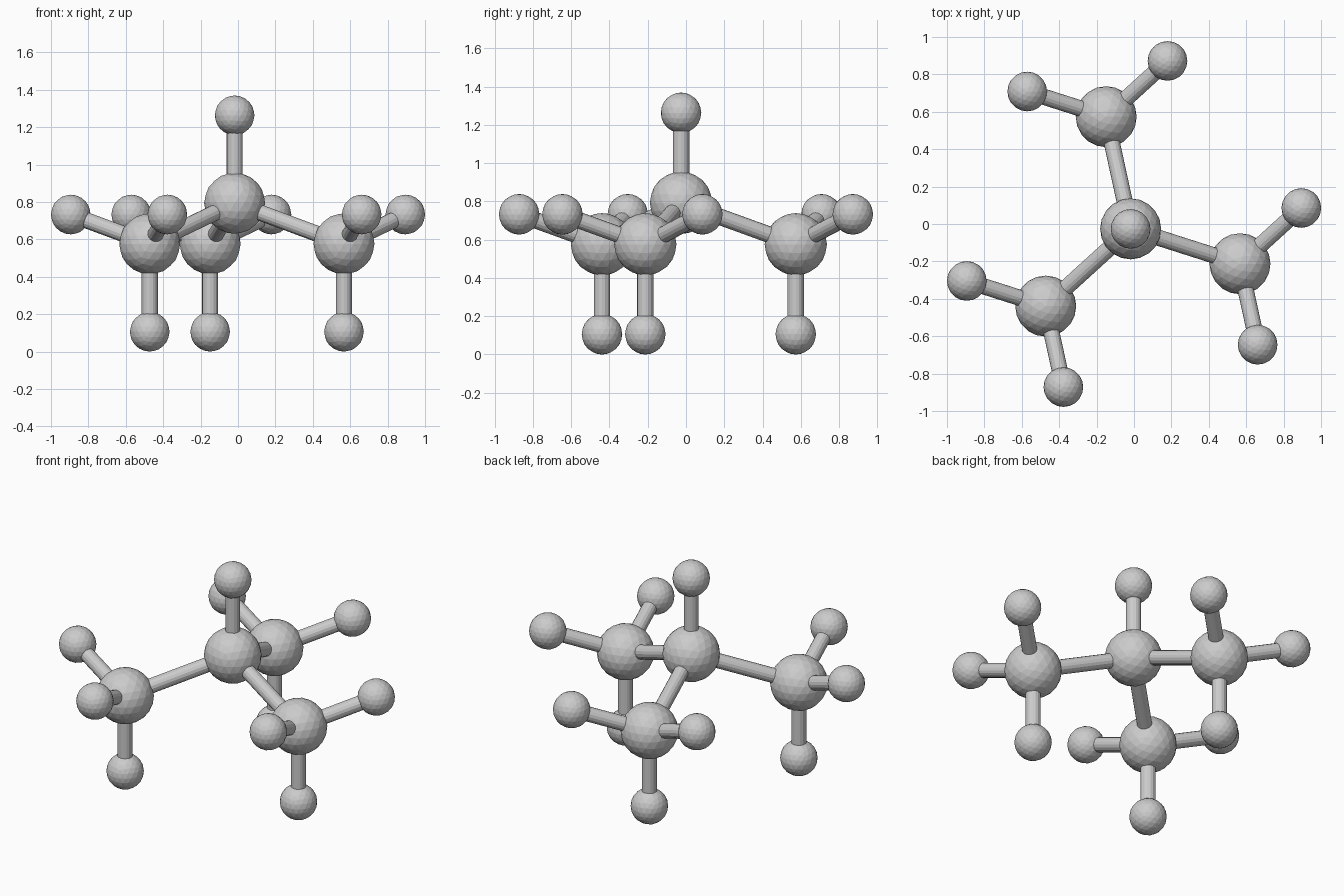
import bpy
from math import sin, cos, acos, radians
from mathutils import Vector

if "Cube" in bpy.data.objects:
    bpy.data.objects.remove(bpy.data.objects["Cube"])

R_CARBON, R_HYDROGEN, R_BOND = 0.163, 0.106, 0.043
CC, CH = 0.651, 0.47            # bond lengths
TILT = acos(-1 / 3)             # tetrahedral angle
TURN = 102.3                    # heading of the first arm
UP = Vector((0, 0, 1))


def slanted(heading, rise):
    """Unit tetrahedral direction; rise is +1 (upward) or -1 (downward)."""
    a = radians(heading)
    return Vector((sin(TILT) * cos(a), sin(TILT) * sin(a), rise / 3))


def atom(name, pos, radius):
    bpy.ops.mesh.primitive_ico_sphere_add(subdivisions=3, radius=radius, location=pos)
    bpy.context.object.name = name


def bond(name, a, b):
    d = b - a
    bpy.ops.mesh.primitive_cylinder_add(
        vertices=16, radius=R_BOND, depth=d.length, location=(a + b) / 2,
        rotation=d.to_track_quat('Z', 'Y').to_euler())
    bpy.context.object.name = name


def hydrogen(label, carbon, direction):
    pos = carbon + direction * CH
    atom("hydrogen_" + label, pos, R_HYDROGEN)
    bond("hydrogen_bond_" + label, carbon, pos)


# Central carbon with its upright hydrogen
center = Vector((-0.018, -0.026, R_HYDROGEN + CH + CC / 3))
atom("central_carbon", center, R_CARBON)
hydrogen("top", center, UP)

# Three arms, each an outer carbon with three hydrogens
for i in range(3):
    heading = TURN + 120 * i
    outer = center + slanted(heading, -1) * CC
    atom(f"outer_carbon_{i + 1}", outer, R_CARBON)
    bond(f"carbon_bond_{i + 1}", center, outer)
    hydrogen(f"{i + 1}_lower", outer, -UP)
    hydrogen(f"{i + 1}_left", outer, slanted(heading + 60, 1))
    hydrogen(f"{i + 1}_right", outer, slanted(heading - 60, 1))
